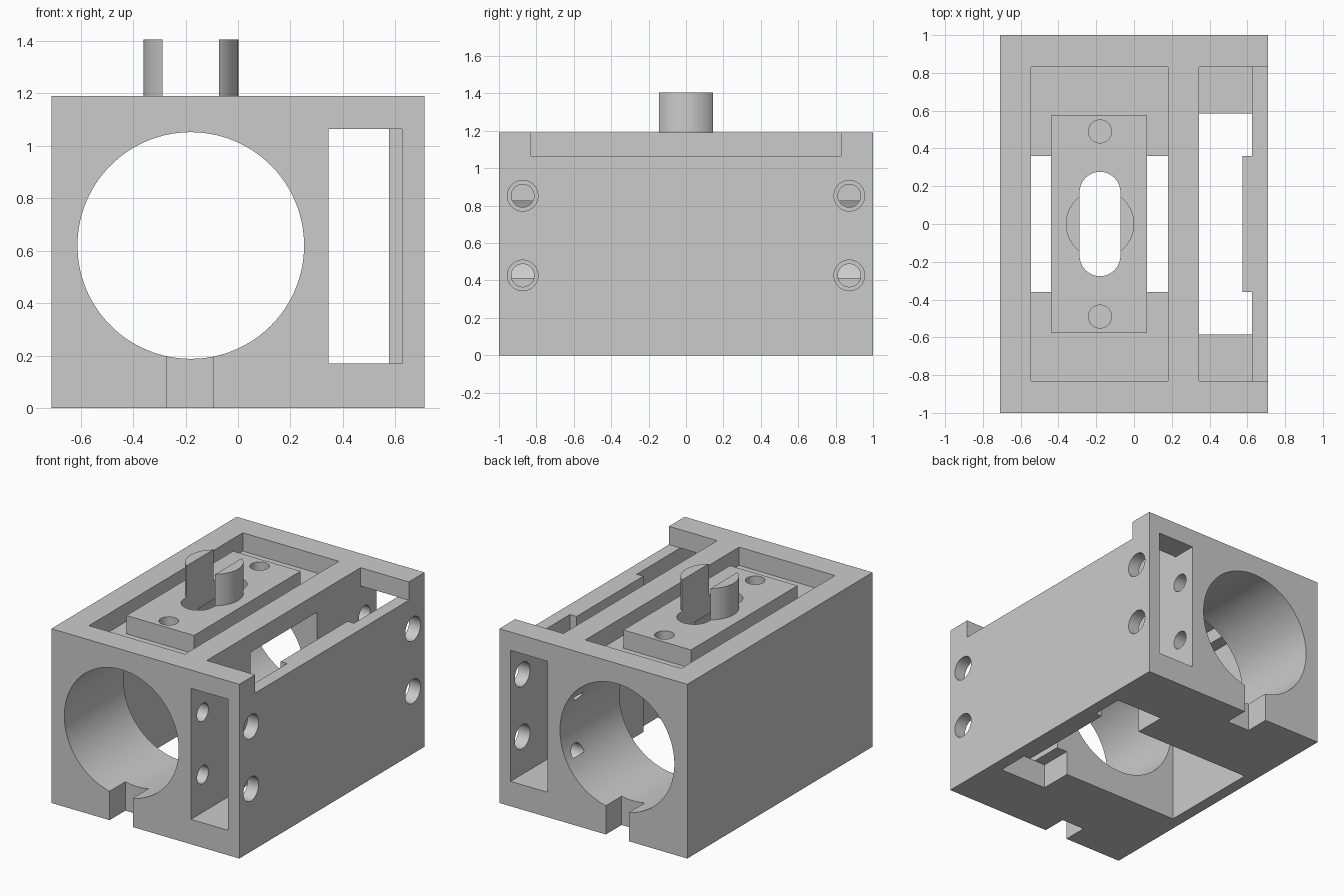
import bpy, math
from mathutils import Vector

old = bpy.data.objects.get("Cube")
if old:
    bpy.data.objects.remove(old, do_unlink=True)

grey = bpy.data.materials.new("plain grey")
grey.use_nodes = True
grey.diffuse_color = (0.6, 0.6, 0.6, 1)
grey.node_tree.nodes["Principled BSDF"].inputs["Base Color"].default_value = (0.6, 0.6, 0.6, 1)


def box(name, x, y, z):
    """Box from (low, high) ranges."""
    bpy.ops.mesh.primitive_cube_add(size=1)
    ob = bpy.context.object
    ob.name = name
    low, high = (Vector(p) for p in zip(x, y, z))
    for v in ob.data.vertices:
        v.co = (low + high) / 2 + v.co * (high - low)
    return ob


def rod(name, centre, radius, length, axis="Z", sides=64):
    turn = {"X": (0, math.pi / 2, 0), "Y": (math.pi / 2, 0, 0), "Z": (0, 0, 0)}[axis]
    bpy.ops.mesh.primitive_cylinder_add(vertices=sides, radius=radius, depth=length,
                                        location=centre, rotation=turn)
    bpy.context.object.name = name
    return bpy.context.object


def combine(target, tool, operation="DIFFERENCE"):
    mod = target.modifiers.new("cut", "BOOLEAN")
    mod.operation, mod.solver, mod.object = operation, "EXACT", tool
    bpy.context.view_layer.objects.active = target
    bpy.ops.object.modifier_apply(modifier=mod.name)
    bpy.data.objects.remove(tool, do_unlink=True)


def finish(ob):
    ob.data.materials.clear()
    ob.data.materials.append(grey)
    bpy.ops.object.select_all(action="DESELECT")
    ob.select_set(True)
    bpy.context.view_layer.objects.active = ob
    bpy.ops.object.shade_smooth_by_angle(angle=math.radians(30))


TOP, LEDGE = 1.19, 1.065   # housing top, pocket floor
CX = -0.18                 # bore and plate centre line

# Housing block with its long bore
housing = box("housing", (-0.71, 0.71), (-1, 1), (0, TOP))
combine(housing, rod("bore", (CX, 0, 0.62), 0.432, 3, "Y", 128))

# Central chamber, joined to the side channel and open below
combine(housing, box("chamber", (-0.63, 0.45), (-0.36, 0.36), (-0.1, LEDGE)))
# Top pocket and its opening down into the chamber
combine(housing, box("pocket", (-0.545, 0.18), (-0.83, 0.83), (LEDGE, 1.4)))
combine(housing, box("pocket_opening", (-0.545, 0.18), (-0.36, 0.36), (0.9, 1.15)))

# Side channel, lowered outer wall, open top and open bottom
combine(housing, box("channel", (0.345, 0.625), (-1.2, 1.2), (0.17, LEDGE)))
combine(housing, box("wall_step", (0.345, 0.9), (-0.83, 0.83), (LEDGE, 1.4)))
combine(housing, box("channel_top", (0.345, 0.625), (-0.83, 0.83), (0.5, 1.3)))
combine(housing, box("channel_bottom", (0.264, 0.625), (-0.585, 0.585), (-0.1, 0.17)))
combine(housing, box("channel_link", (0.345, 0.625), (-0.585, 0.585), (-0.1, 0.5)))

for side in (-1, 1):
    # Keyway under each end of the bore
    ends = sorted((side * 0.83, side * 1.2))
    combine(housing, box("keyway", (-0.27, -0.095), ends, (-0.1, 0.25)))
    # Screw holes: wide in the outer wall, narrow and blind in the partition
    for z in (0.427, 0.853):
        combine(housing, rod("outer_hole", (0.67, side * 0.873, z), 0.082, 0.25, "X", 48))
        combine(housing, rod("inner_hole", (0.3, side * 0.873, z), 0.061, 0.2, "X", 48))

# Thickened rib on the inside of the outer wall
combine(housing, box("rib", (0.575, 0.66), (-0.36, 0.36), (0, LEDGE)), "UNION")
finish(housing)

# Mounting plate with split round post
plate = box("plate_and_post", (-0.44, 0.07), (-0.575, 0.575), (LEDGE, TOP))
combine(plate, rod("post", (CX, 0, 1.255), 0.181, 0.3), "UNION")
combine(plate, box("slot", (CX - 0.108, CX + 0.108), (-0.168, 0.168), (0.9, 1.6)))
for side in (-1, 1):
    combine(plate, rod("slot_end", (CX, side * 0.168, 1.25), 0.108, 0.7))
    combine(plate, rod("plate_hole", (CX, side * 0.49, 1.15), 0.061, 0.4, sides=48))
finish(plate)
